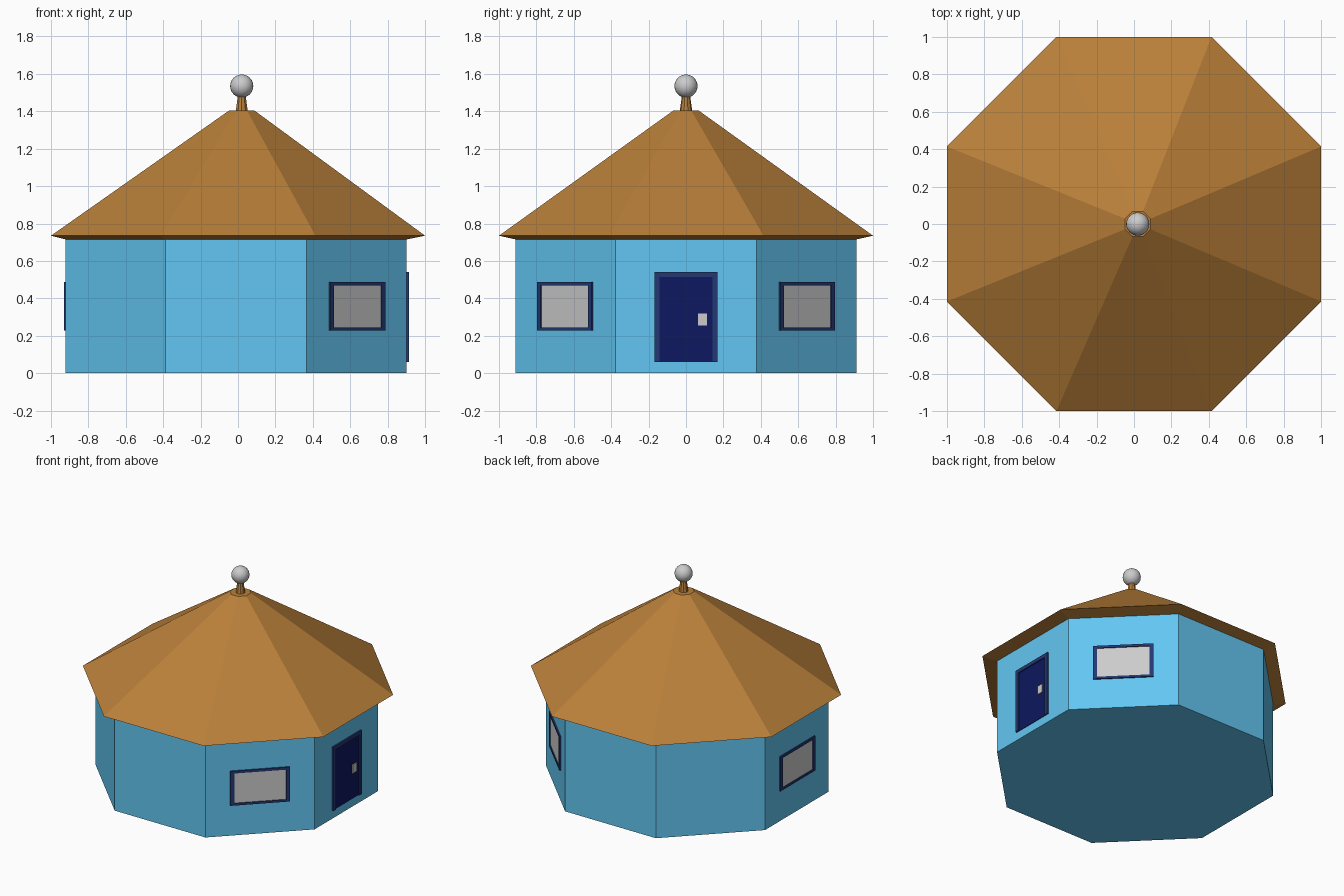
import bpy, bmesh, math
from mathutils import Matrix, Vector

if "Cube" in bpy.data.objects:
    bpy.data.objects.remove(bpy.data.objects["Cube"])

WALL_X, WALL_R = -0.01, 0.911   # wall centre and apothem


def material(name, rgb):
    m = bpy.data.materials.new(name)
    m.diffuse_color = (*rgb, 1)
    m.use_nodes = True
    m.node_tree.nodes["Principled BSDF"].inputs["Base Color"].default_value = m.diffuse_color
    return m


BLUE = material("wall_blue", (0.122, 0.565, 0.888))
BROWN = material("roof_brown", (0.49, 0.216, 0.042))
NAVY = material("door_navy", (0.004, 0.009, 0.117))
TRIM = material("trim_navy", (0.017, 0.04, 0.17))


def octagon(apothem, z, cx=0.0, sides=8):
    r = apothem / math.cos(math.pi / sides)
    return [Vector((cx + r * math.cos((i + 0.5) * math.tau / sides),
                    r * math.sin((i + 0.5) * math.tau / sides), z)) for i in range(sides)]


def loft(name, rings, mat, start_cap=True, end_cap=True, ring_open=False, loop_sections=False):
    """Skin consecutive rings; loop_sections joins last to first, ring_open caps the ring ends."""
    bm = bmesh.new()
    rows = [[bm.verts.new(p) for p in ring] for ring in rings]
    n = len(rows[0])
    pairs = list(zip(rows, rows[1:])) + ([(rows[-1], rows[0])] if loop_sections else [])
    for a, b in pairs:
        for i in range(n - 1 if ring_open else n):
            j = (i + 1) % n
            bm.faces.new((a[i], a[j], b[j], b[i]))
    if ring_open:
        bm.faces.new([row[0] for row in rows])
        bm.faces.new([row[-1] for row in rows])
    if not loop_sections:
        if start_cap:
            bm.faces.new(rows[0][::-1])
        if end_cap:
            bm.faces.new(rows[-1])
    bmesh.ops.recalc_face_normals(bm, faces=bm.faces)
    me = bpy.data.meshes.new(name)
    bm.to_mesh(me)
    bm.free()
    if mat:
        me.materials.append(mat)
    ob = bpy.data.objects.new(name, me)
    bpy.context.collection.objects.link(ob)
    return ob


def on_wall(ob, angle):
    # local x = outward from wall, y = along wall, z = up
    ob.matrix_world = (Matrix.Translation((WALL_X, 0, 0)) @ Matrix.Rotation(math.radians(angle), 4, 'Z')
                       @ Matrix.Translation((WALL_R, 0, 0)))
    return ob


def rect(x, y0, y1, z0, z1):
    return [Vector(p) for p in ((x, y0, z0), (x, y0, z1), (x, y1, z1), (x, y1, z0))]


def panel(name, angle, depth, y0, y1, z0, z1, mat):
    return on_wall(loft(name, [rect(-0.01, y0, y1, z0, z1), rect(depth, y0, y1, z0, z1)], mat), angle)


def frame(name, angle, depth, outer, inner, mat, ring_open=False):
    rings = [rect(-0.01, *outer), rect(depth, *outer), rect(depth, *inner), rect(-0.01, *inner)]
    return on_wall(loft(name, rings, mat, ring_open=ring_open, loop_sections=True), angle)


# Walls
loft("walls", [octagon(WALL_R, 0, WALL_X), octagon(WALL_R, 0.716, WALL_X)], BLUE)

# Roof with sloping eave underside
loft("roof", [octagon(WALL_R - 0.005, 0.714, WALL_X), octagon(1.0, 0.735), octagon(0.068, 1.404, 0.02)],
     BROWN, start_cap=False)

# Finial post and ball
loft("finial_post", [octagon(0.032, 1.40, 0.02, 10), octagon(0.02, 1.49, 0.02, 10)], BROWN)
bpy.ops.mesh.primitive_uv_sphere_add(segments=24, ring_count=12, radius=0.062, location=(0.02, 0, 1.535))
bpy.context.object.name = "finial_ball"
bpy.ops.object.shade_smooth()

# Windows
for side, angle in (("front_right", -45), ("back_right", 45), ("left", 180)):
    frame("window_frame_" + side, angle, 0.01, (-0.207, 0.207, 0.228, 0.487),
          (-0.18, 0.18, 0.244, 0.469), TRIM)
    panel("window_pane_" + side, angle, 0.003, -0.181, 0.181, 0.243, 0.47, None)

# Door
frame("door_frame", 0, 0.012, (-0.168, 0.168, 0.061, 0.541), (-0.142, 0.142, 0.061, 0.514), TRIM, ring_open=True)
panel("door", 0, 0.004, -0.143, 0.143, 0.061, 0.515, NAVY)
panel("door_handle", 0, 0.011, 0.063, 0.111, 0.254, 0.318, None)
